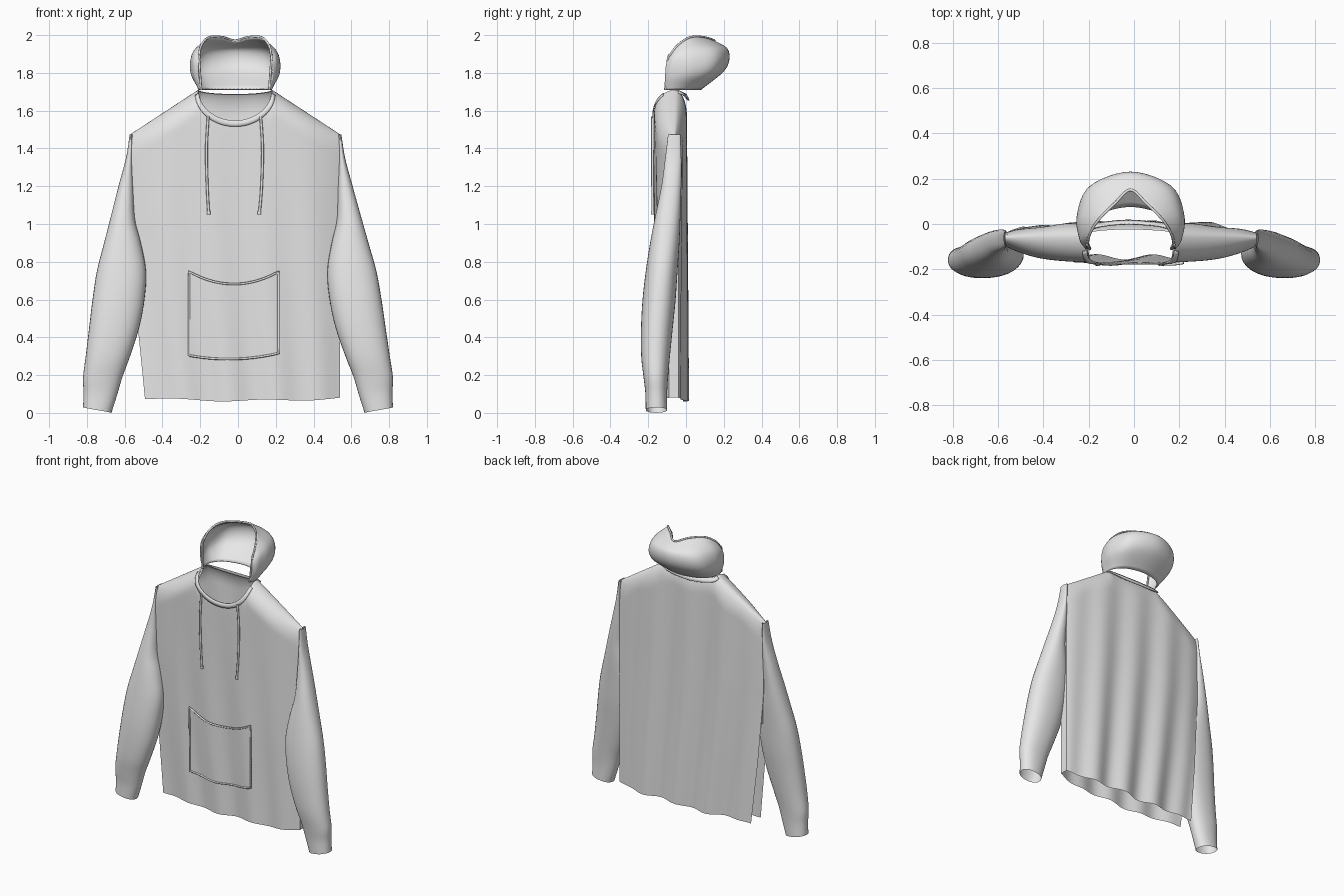
import bpy, bmesh, math
from mathutils import Vector

if "Cube" in bpy.data.objects:
    bpy.data.objects.remove(bpy.data.objects["Cube"])

cloth = bpy.data.materials.new("light_grey_cloth")
cloth.use_nodes = True
cloth.diffuse_color = (0.8, 0.8, 0.8, 1)
cloth.node_tree.nodes["Principled BSDF"].inputs["Base Color"].default_value = (0.8, 0.8, 0.8, 1)


def finish(name, bm, thickness=0.0, angle=50):
    bmesh.ops.remove_doubles(bm, verts=bm.verts, dist=0.0005)
    bmesh.ops.recalc_face_normals(bm, faces=bm.faces)
    mesh = bpy.data.meshes.new(name)
    bm.to_mesh(mesh)
    bm.free()
    obj = bpy.data.objects.new(name, mesh)
    bpy.context.collection.objects.link(obj)
    mesh.materials.append(cloth)
    if thickness:
        mod = obj.modifiers.new("thickness", "SOLIDIFY")
        mod.thickness = thickness
        mod.offset = -1
    bpy.ops.object.select_all(action="DESELECT")
    obj.select_set(True)
    bpy.context.view_layer.objects.active = obj
    bpy.ops.object.shade_smooth_by_angle(angle=math.radians(angle))
    return obj


def add_grid(bm, rows, closed=False):
    """Skin a list of point rows with quads."""
    grid = [[bm.verts.new(p) for p in row] for row in rows]
    n = len(rows[0])
    for a, b in zip(grid, grid[1:]):
        for i in range(n if closed else n - 1):
            j = (i + 1) % n
            bm.faces.new((a[i], a[j], b[j], b[i]))
    return grid


def spline(points, t):
    """Smooth curve through points, t from 0 to 1."""
    pts = [Vector(p) for p in points]
    s = t * (len(pts) - 1)
    i = min(int(s), len(pts) - 2)
    f = s - i
    p1, p2 = pts[i], pts[i + 1]
    p0 = pts[i - 1] if i else p1 * 2 - p2
    p3 = pts[i + 2] if i + 2 < len(pts) else p2 * 2 - p1
    return 0.5 * (2 * p1 + (p2 - p0) * f + (2 * p0 - 5 * p1 + 4 * p2 - p3) * f * f
                  + (3 * p1 - p0 - 3 * p2 + p3) * f ** 3)


def lerp_table(table, z):
    for (a, va), (b, vb) in zip(table, table[1:]):
        if z <= b:
            f = max(0, (z - a) / (b - a))
            return va + (vb - va) * f
    return table[-1][1]


# Torso surface shared by panels, pocket, neckband and cords
NECK = 12 / 34
MID_Y = -0.06
RIGHT_EDGE = [(0.05, -0.49), (0.5, -0.535), (1.0, -0.57)]
FRONT_Y = [(0.05, -0.145), (0.7, -0.16), (1.5, -0.17)]


def shoulder(u):
    return 1.71 - 0.235 * max(0, (abs(u) - NECK) / (1 - NECK))


def top_z(u, front):
    q = abs(u) / NECK
    if q >= 1:
        return shoulder(u)
    dip = math.sqrt(1 - q * q)
    return 1.71 - (0.165 if front else 0.025) * dip


def cloth_y(u, z, front):
    d = min(1, max(0, (shoulder(u) - z) / 0.13))
    swell = math.sqrt(1 - (1 - d) ** 2) * (0.35 + 0.65 * (1 - u ** 4))
    target = lerp_table(FRONT_Y, z) if front else 0.0
    low = max(0, 1 - z / 1.6)
    fold = 0.012 * math.sin(13 * u + 1.2 * z) * (1 - u ** 4) * (low if front else 0.4 + low) * d
    y = MID_Y + (target - MID_Y) * swell + fold
    if u < 0 and z < 0.95:
        y += (-0.03 if front else 0.03) * abs(u) ** 8 * (1 - z / 0.95)
    return y


def torso_x(u, z):
    right = lerp_table(RIGHT_EDGE, z)
    return (right + 0.54) / 2 + u * (0.54 - right) / 2


def u_at(x, z):
    right = lerp_table(RIGHT_EDGE, z)
    return (2 * x - right - 0.54) / (0.54 - right)


def on_front(x, z, lift):
    return Vector((x, cloth_y(u_at(x, z), z, True) - lift, z))


# Torso: front and back panels, sewn at shoulders and sides, right side vent
bm = bmesh.new()
panels = []
for front in (True, False):
    rows = []
    for k in range(45):
        v = 1 - (1 - k / 44) ** 1.8
        row = []
        for i in range(-34, 35):
            u = i / 34
            hem = 0.065 + 0.012 * u * u + 0.005 * math.sin(7 * u)
            z = hem + (top_z(u, front) - hem) * v
            row.append((torso_x(u, z), cloth_y(u, z, front), z))
        rows.append(row)
    panels.append(add_grid(bm, rows))
for col in (0, -1):
    for k in range(44):
        quad = [panels[0][k][col], panels[0][k + 1][col], panels[1][k + 1][col], panels[1][k][col]]
        if col == -1 or quad[0].co.z > 0.75:
            bm.faces.new(quad)
finish("torso", bm)

# Neckband: raised strips along the front and back neckline
for front in (True, False):
    bm = bmesh.new()
    rows = []
    for k in range(33):
        a = math.pi * k / 32
        u = -NECK * math.cos(a) * 0.995
        z = top_z(u, front)
        out = Vector((-0.6 * math.cos(a), 0, -0.4 - 0.6 * math.sin(a))) * 0.03
        row = []
        for f in (-0.1, 0.5, 1):
            x, h = torso_x(u, z) + out.x * f, z + out.z * f
            lift = -0.008 if front else 0.008 + 0.02 * math.sin(a)
            row.append((x, cloth_y(u_at(x, h), h, front) + lift, h))
        rows.append(row)
    add_grid(bm, rows)
    finish("front_neckband" if front else "back_neckband", bm, 0.006)

# Sleeves: lofted tubes (height, inner x, outer x, front y, back y)
SLEEVE = [(1.475, 0.545, 0.56, -0.095, -0.03), (1.35, 0.545, 0.58, -0.11, -0.025),
          (1.2, 0.54, 0.62, -0.13, -0.025), (1.03, 0.535, 0.665, -0.165, -0.03),
          (0.9, 0.505, 0.7, -0.19, -0.035), (0.75, 0.48, 0.74, -0.213, -0.045),
          (0.6, 0.49, 0.765, -0.23, -0.055), (0.45, 0.52, 0.785, -0.238, -0.07),
          (0.3, 0.57, 0.805, -0.237, -0.085), (0.19, 0.612, 0.82, -0.225, -0.095),
          (0.1, 0.64, 0.818, -0.215, -0.1), (0.01, 0.67, 0.82, -0.213, -0.1)]
for side, name in ((1, "left_sleeve"), (-1, "right_sleeve")):
    bm = bmesh.new()
    rows = []
    for k in range(56):
        t = k / 55
        z = spline([(r[0], 0, 0) for r in SLEEVE], t).x
        xi, xo, _ = spline([(r[1], r[2], 0) for r in SLEEVE], t)
        yf, yb, _ = spline([(r[3], r[4], 0) for r in SLEEVE], t)
        shift = -0.013 * min(1, max(0, z - 0.2))
        row = []
        for i in range(32):
            a = math.tau * i / 32
            c, s = math.cos(a), math.sin(a)
            x = (xi + xo) / 2 + (xo - xi) / 2 * math.copysign(abs(c) ** 0.9, c)
            y = (yf + yb) / 2 + (yb - yf) / 2 * math.copysign(abs(s) ** 0.9, s)
            tilt = (0.015 * c + 0.005) * max(0, 1 - z / 0.2)
            row.append((side * x + shift, y, z + tilt))
        rows.append(row)
    add_grid(bm, rows, closed=True)
    finish(name, bm)

# Hood: columns from the neck rim up to the face opening, front to back
HALF = [[(0.18, -0.11, 1.71), (0.197, -0.11, 1.77), (0.2, -0.108, 1.83), (0.192, -0.095, 1.88)],
        [(0.195, -0.07, 1.71), (0.222, -0.07, 1.79), (0.222, -0.06, 1.88), (0.18, -0.045, 1.945)],
        [(0.18, 0.0, 1.71), (0.234, 0.03, 1.8), (0.222, 0.04, 1.91), (0.14, 0.02, 1.988)],
        [(0.12, 0.055, 1.71), (0.18, 0.15, 1.81), (0.16, 0.165, 1.92), (0.07, 0.09, 1.99)],
        [(0, 0.08, 1.71), (0, 0.21, 1.82), (0, 0.225, 1.92), (0, 0.15, 1.972)]]
columns = HALF + [[(-x, y, z) for x, y, z in col] for col in HALF[-2::-1]]
bm = bmesh.new()
rows = []
for k in range(49):
    control = [spline([c[j] for c in columns], k / 48) for j in range(4)]
    rows.append([spline(control, i / 20) + Vector((-0.015, 0, 0)) for i in range(21)])
add_grid(bm, rows)
finish("hood", bm, 0.008)


def tube(name, points, radius, samples=24):
    curve = bpy.data.curves.new(name, "CURVE")
    curve.dimensions = "3D"
    curve.bevel_depth = radius
    curve.bevel_resolution = 2
    curve.use_fill_caps = True
    line = curve.splines.new("POLY")
    line.points.add(samples)
    for k, p in enumerate(line.points):
        p.co = (*spline(points, k / samples), 1)
    curve.materials.append(cloth)
    bpy.context.collection.objects.link(bpy.data.objects.new(name, curve))


# Hem around the hood opening
tube("hood_edge", [rows[0][0]] + [r[-1] for r in rows] + [rows[-1][0]], 0.006, 100)

# Drawcords
for name, path in (("right_drawcord", [(-0.158, 1.57), (-0.167, 1.4), (-0.163, 1.2), (-0.155, 1.05)]),
                   ("left_drawcord", [(0.12, 1.57), (0.13, 1.4), (0.125, 1.2), (0.113, 1.05)])):
    points = [on_front(x, z, 0.008) for x, z in path]
    tube(name, points, 0.007)
    tube(name + "_tip", [points[-1] + Vector((0, 0, 0.02)), points[-1]], 0.01, 2)

# Front pocket with piping along its curved edges
bm = bmesh.new()
rows = []
for k in range(21):
    row = []
    for i in range(25):
        s = i / 12 - 1
        low = 0.285 + 0.025 * s * s + 0.006 * s
        high = 0.682 + 0.066 * s * s
        row.append(on_front(-0.022 + 0.237 * s, low + (high - low) * k / 20, 0.012))
    rows.append(row)
add_grid(bm, rows)
finish("pocket", bm)
border = rows[0] + [r[-1] for r in rows[1:]] + rows[-1][-2::-1] + [r[0] for r in rows[-2::-1]]
tube("pocket_piping", border, 0.006, 88)
